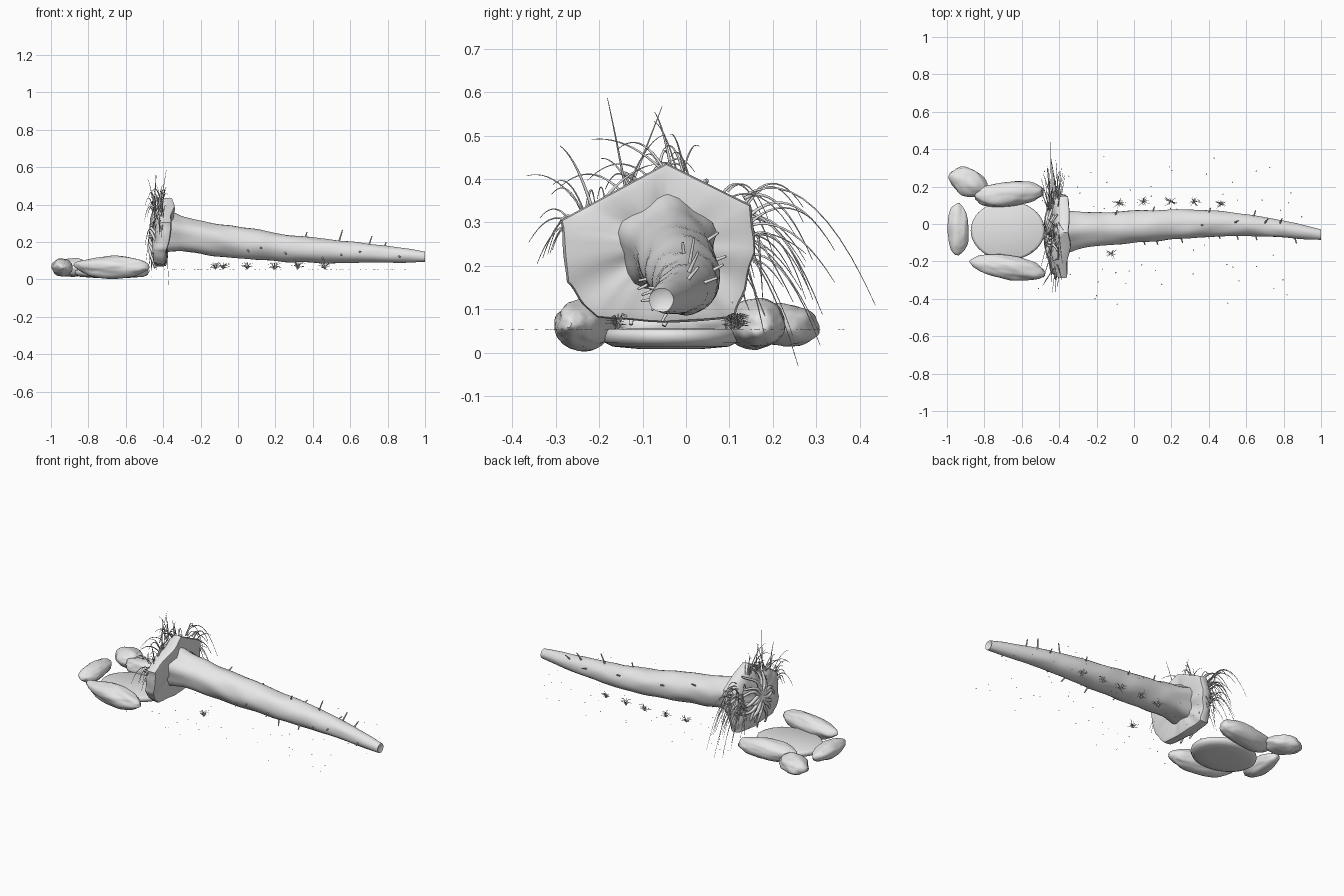
import bpy, bmesh, math, random
from mathutils import Vector, Matrix, noise

if "Cube" in bpy.data.objects:
    bpy.data.objects.remove(bpy.data.objects["Cube"])

random.seed(7)
mat = bpy.data.materials.new("plain grey")
mat.diffuse_color = (0.8, 0.8, 0.8, 1)
mat.use_nodes = True
mat.node_tree.nodes["Principled BSDF"].inputs["Base Color"].default_value = mat.diffuse_color


def finish(bm, name, angle=50):
    bmesh.ops.recalc_face_normals(bm, faces=bm.faces)
    me = bpy.data.meshes.new(name)
    bm.to_mesh(me)
    bm.free()
    ob = bpy.data.objects.new(name, me)
    bpy.context.collection.objects.link(ob)
    me.materials.append(mat)
    bpy.ops.object.select_all(action='DESELECT')
    ob.select_set(True)
    bpy.context.view_layer.objects.active = ob
    bpy.ops.object.shade_smooth_by_angle(angle=math.radians(angle))
    return ob


def loft(bm, rings):
    loops = [[bm.verts.new(p) for p in r] for r in rings]
    n = len(loops[0])
    for a, b in zip(loops, loops[1:]):
        for i in range(n):
            bm.faces.new((a[i], a[(i + 1) % n], b[(i + 1) % n], b[i]))
    return loops


def fan(bm, loop, centre):
    c = bm.verts.new(centre)
    for i in range(len(loop)):
        bm.faces.new((loop[i], loop[(i + 1) % len(loop)], c))


def tubes(name, paths, res=1):
    """One curve object; each path is (points, start radius, end radius)."""
    cu = bpy.data.curves.new(name, 'CURVE')
    cu.dimensions = '3D'
    cu.bevel_depth = 1
    cu.bevel_resolution = res
    cu.use_fill_caps = True
    for pts, r0, r1 in paths:
        sp = cu.splines.new('POLY')
        sp.points.add(len(pts) - 1)
        for i, p in enumerate(pts):
            sp.points[i].co = (*p, 1)
            sp.points[i].radius = r0 + (r1 - r0) * i / (len(pts) - 1)
        sp.use_smooth = True
    ob = bpy.data.objects.new(name, cu)
    bpy.context.collection.objects.link(ob)
    cu.materials.append(mat)
    return ob


def sample(table, x):
    for a, b in zip(table, table[1:]):
        if x <= b[0]:
            t = (x - a[0]) / (b[0] - a[0])
            return [u + (v - u) * t for u, v in zip(a[1:], b[1:])]
    return list(table[-1][1:])


# Fallen trunk: x, centre y, centre z, half width, half height
TRUNK = [(-0.38, -0.045, 0.255, 0.112, 0.115), (-0.30, -0.035, 0.24, 0.098, 0.093),
         (-0.15, -0.025, 0.215, 0.088, 0.088), (0.05, -0.012, 0.192, 0.084, 0.083),
         (0.25, 0.0, 0.168, 0.080, 0.074), (0.45, 0.002, 0.153, 0.069, 0.065),
         (0.62, -0.006, 0.145, 0.058, 0.056), (0.80, -0.027, 0.134, 0.046, 0.044),
         (0.92, -0.045, 0.127, 0.036, 0.036), (1.0, -0.057, 0.121, 0.028, 0.028)]


def trunk_point(x, a, k=1.0):
    cy, cz, w, h = sample(TRUNK, x)
    flare = max(0, (-0.1 - x) / 0.28)
    k *= 1 + 0.1 * flare * math.cos(5 * a - math.pi / 2)
    k *= 1 + 0.07 * noise.noise(Vector((x * 9, 1.5 * math.cos(a), 1.5 * math.sin(a))))
    return Vector((x, cy + w * k * math.cos(a), cz + h * k * math.sin(a)))


bm = bmesh.new()
N = 28
angles = [2 * math.pi * i / N for i in range(N)]
rings = [[trunk_point(-0.38 + 1.38 * j / 54, a) for a in angles] for j in range(55)]
loops = loft(bm, rings)
fan(bm, loops[-1], (0.985, -0.057, 0.121))
fan(bm, loops[0], (-0.38, -0.045, 0.255))
finish(bm, "trunk")

# Five-sided root plate, leaning slightly
OUT = [(-0.045, 0.437), (-0.29, 0.305), (-0.28, 0.16), (-0.205, 0.082),
       (-0.05, 0.066), (0.115, 0.08), (0.16, 0.23), (0.15, 0.34)]
edge = []
for a, b in zip(OUT, OUT[1:] + OUT[:1]):
    edge += [(a[0] + (b[0] - a[0]) * i / 9, a[1] + (b[1] - a[1]) * i / 9) for i in range(9)]
PC = (-0.06, 0.25)


def plate_ring(s, dx):
    ring = []
    for y, z in edge:
        q = Vector((dx * 8, y * 13, z * 13))
        k = s * (1 + (0.05 * noise.noise(q) if z < 0.3 else 0))
        zz = PC[1] + (z - PC[1]) * k
        x = -0.382 + 0.12 * (zz - 0.25) + dx + 0.012 * noise.noise(q * 0.9 + Vector((5, 0, 0)))
        ring.append((x, PC[0] + (y - PC[0]) * k, zz))
    return ring


bm = bmesh.new()
prof = [(0.3, 0.018), (0.6, 0.018), (0.88, 0.02), (0.98, 0.015), (1.0, 0.0),
        (0.985, -0.03), (0.92, -0.05), (0.7, -0.06), (0.35, -0.066)]
loops = loft(bm, [plate_ring(s, d) for s, d in prof])
fan(bm, loops[0], (-0.364, *PC))
fan(bm, loops[-1], (-0.45, *PC))
finish(bm, "root_plate")

# Thick roots spread over the back of the plate
paths = []
for i in range(20):
    a = 2 * math.pi * i / 20 + random.uniform(-0.12, 0.12)
    L, ph = random.uniform(0.15, 0.22), random.uniform(0, 6)
    if math.sin(a) < -0.3:
        L *= 0.85
    pts = []
    for j in range(11):
        t = j / 10
        aa = a + 0.22 * math.sin(4 * t + ph)
        z = PC[1] + L * t * math.sin(aa) - 0.03 * t * t
        pts.append((-0.455 - 0.025 * math.sin(math.pi * t) + 0.03 * t + 0.1 * (z - 0.25),
                    PC[0] + L * t * math.cos(aa), z))
    paths.append((pts, 0.013, 0.005))
tubes("thick_roots", paths, 2)


# Thin arching rootlets along the upper and far edges
def arch(y, z, ang, L, drop, r):
    x, dx = random.uniform(-0.46, -0.4), random.uniform(-0.05, 0.035)
    pts = [(x + dx * t, y + L * t * math.cos(ang), z + L * t * math.sin(ang) - drop * t * t)
           for t in (j / 11 for j in range(12))]
    return pts, r, 0.0007


paths = []
for i in range(26):     # far side, drooping outwards
    paths.append(arch(random.uniform(0.06, 0.15), random.uniform(0.2, 0.38),
                      random.uniform(0.3, 1.1), random.uniform(0.12, 0.27),
                      random.uniform(0.14, 0.4), random.uniform(0.002, 0.0048)))
for i in range(26):     # top
    s = random.choice((-1, 1, -1))
    y = random.uniform(-0.24, 0.04)
    paths.append(arch(y, 0.41 - 0.45 * abs(y + 0.045),
                      math.pi / 2 - s * random.uniform(0.1, 0.85), random.uniform(0.12, 0.26),
                      random.uniform(0.07, 0.19), random.uniform(0.002, 0.0048)))
for i in range(7):      # near side
    paths.append(arch(-0.26, random.uniform(0.27, 0.33), random.uniform(2.0, 2.8),
                      random.uniform(0.08, 0.17), random.uniform(0.06, 0.16), 0.003))
for i in range(14):     # hanging strands
    y = random.uniform(0.08, 0.17)
    paths.append(arch(y, random.uniform(0.22, 0.32), random.uniform(-1.7, -0.9),
                      random.uniform(0.1, 0.17), 0.03, 0.003))
for y, z, g, L, d in ((-0.14, 0.38, 1.75, 0.23, 0.02), (-0.12, 0.4, 1.2, 0.18, 0.0),
                      (0.13, 0.36, 0.55, 0.36, 0.44)):
    paths.append(arch(y, z, g, L, d, 0.003))
tubes("rootlets", paths)


# Boulders around the pool
def boulder(name, loc, size, turn, seed):
    bm = bmesh.new()
    bmesh.ops.create_icosphere(bm, subdivisions=4, radius=1)
    M = Matrix.Translation(loc) @ Matrix.Rotation(math.radians(turn), 4, 'Z') \
        @ Matrix.Diagonal((*size, 1))
    for v in bm.verts:
        k = 1 + 0.13 * noise.noise(v.co * 1.5 + Vector((seed, 0, 0))) \
            + 0.05 * noise.noise(v.co * 4 + Vector((0, seed, 0)))
        v.co = M @ (v.co * k)
    finish(bm, name)


boulder("far_boulder", (-0.67, 0.16, 0.066), (0.195, 0.066, 0.058), 6, 3)
boulder("corner_boulder", (-0.885, 0.225, 0.062), (0.105, 0.073, 0.05), -28, 11)
boulder("end_boulder", (-0.941, -0.03, 0.065), (0.057, 0.14, 0.046), 0, 21)
boulder("near_boulder", (-0.67, -0.232, 0.066), (0.198, 0.063, 0.058), -9, 31)

# Pool: flat-topped shallow disc
bm = bmesh.new()
rings = [[(-0.675 + 0.198 * s * math.cos(2 * math.pi * i / 48),
           -0.035 + 0.158 * s * math.sin(2 * math.pi * i / 48), z) for i in range(48)]
         for s, z in ((0.92, 0.055), (0.98, 0.05), (1, 0.038), (0.97, 0.024), (0.85, 0.014), (0.5, 0.009))]
loops = loft(bm, rings)
fan(bm, loops[0], (-0.675, -0.035, 0.056))
fan(bm, loops[-1], (-0.675, -0.035, 0.008))
finish(bm, "pool")

# Short twigs standing on the trunk: x, angle, length
paths = []
for x, a, L in ((0.54, 80, 0.06), (0.7, 65, 0.05), (0.78, 50, 0.035), (0.36, 95, 0.025),
                (0.64, 20, 0.03), (0.25, 200, 0.03), (0.45, 215, 0.03), (0.3, 240, 0.035),
                (0.05, 205, 0.025), (0.12, 190, 0.02), (0.55, 195, 0.02), (0.65, 175, 0.02),
                (0.86, 190, 0.025), (-0.1, 35, 0.03), (0.1, 20, 0.025), (0.4, 30, 0.025)):
    a = math.radians(a)
    p = trunk_point(x, a, 0.93)
    d = Vector((0.3, math.cos(a), math.sin(a))).normalized()
    paths.append(([p, p + d * L * 0.5, p + d * (L + 0.006)], 0.0048, 0.003))
tubes("twigs", paths)

# Grass tufts beside the trunk
paths = []
for x, y in ((-0.08, 0.11), (0.05, 0.12), (0.195, 0.12), (0.32, 0.12), (0.465, 0.105), (-0.12, -0.157)):
    for i in range(22):
        a, L = random.uniform(0, 2 * math.pi), random.uniform(0.02, 0.045)
        h = random.uniform(0.01, 0.045)
        d = Vector((math.cos(a), 0.7 * math.sin(a), 0))
        b = Vector((x, y, 0.055))
        paths.append(([b, b + d * L * 0.45 + Vector((0, 0, h * 0.8)), b + d * L + Vector((0, 0, h * 0.7))],
                      0.0018, 0.0005))
tubes("grass_tufts", paths, 0)

# Tiny scattered litter at ground level
bm = bmesh.new()
for i in range(70):
    p = (random.uniform(-0.55, 0.92), random.uniform(-0.43, 0.37), 0.054)
    M = Matrix.Translation(p) @ Matrix.Rotation(random.uniform(0, 6), 4, 'Z') \
        @ Matrix.Diagonal((0.005, 0.0025, 0.001, 1))
    bmesh.ops.create_icosphere(bm, subdivisions=1, radius=1, matrix=M)
finish(bm, "litter")
